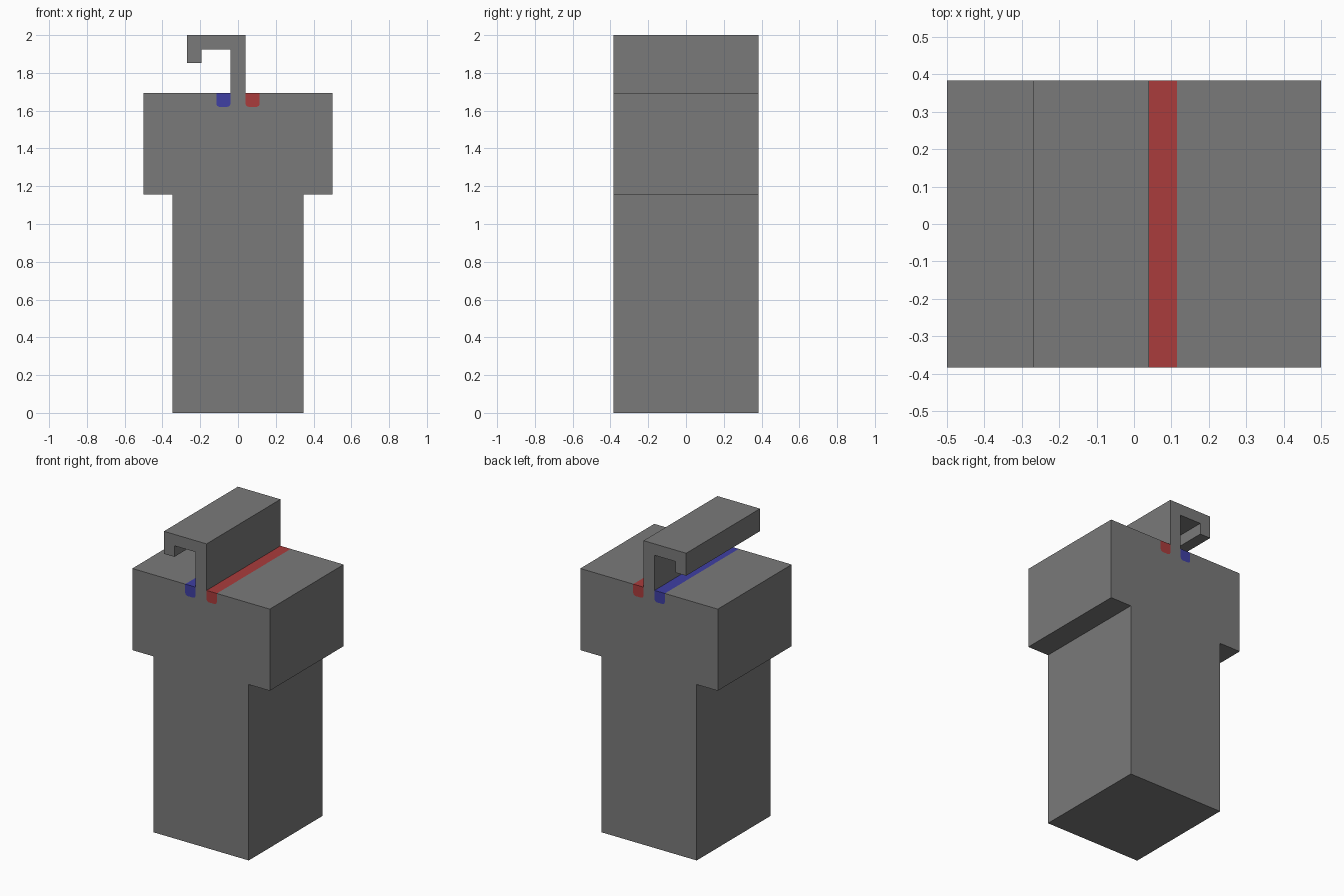
import bpy
import bmesh

cube = bpy.data.objects.get("Cube")
if cube:
    bpy.data.objects.remove(cube, do_unlink=True)

DEPTH = 0.384            # half depth shared by every part
TOP, SHOULDER = 1.694, 1.157


def material(name, rgb):
    mat = bpy.data.materials.new(name)
    mat.use_nodes = True
    colour = (*rgb, 1.0)
    mat.diffuse_color = colour
    mat.node_tree.nodes["Principled BSDF"].inputs["Base Color"].default_value = colour
    return mat


def extrude_profile(name, points, mat):
    """Extrude an x-z outline from front to back."""
    bm = bmesh.new()
    face = bm.faces.new([bm.verts.new((x, -DEPTH, z)) for x, z in points])
    side = bmesh.ops.extrude_face_region(bm, geom=[face])["geom"]
    verts = [v for v in side if isinstance(v, bmesh.types.BMVert)]
    bmesh.ops.translate(bm, verts=verts, vec=(0, 2 * DEPTH, 0))
    bmesh.ops.recalc_face_normals(bm, faces=bm.faces)
    mesh = bpy.data.meshes.new(name)
    bm.to_mesh(mesh)
    bm.free()
    mesh.materials.append(mat)
    obj = bpy.data.objects.new(name, mesh)
    bpy.context.collection.objects.link(obj)
    return obj


grey = material("grey", (0.195, 0.195, 0.195))
red = material("red", (0.4, 0.045, 0.045))
blue = material("blue", (0.05, 0.05, 0.37))

# Channel outline with rounded lower corners, on the +x side
INNER, OUTER, FLOOR, R = 0.04, 0.115, 1.62, 0.016
channel = [(INNER, TOP), (INNER, FLOOR + R), (INNER + R * 0.3, FLOOR + R * 0.3),
           (INNER + R, FLOOR), (OUTER - R, FLOOR),
           (OUTER - R * 0.3, FLOOR + R * 0.3), (OUTER, FLOOR + R), (OUTER, TOP)]


def mirrored(points):
    return [(-x, z) for x, z in reversed(points)]


# T-shaped body with a groove for each strip
half = [(0.347, 0), (0.347, SHOULDER), (0.5, SHOULDER), (0.5, TOP)] + channel[::-1]
extrude_profile("body", half + mirrored(half), grey)

# Coloured strips set flush into the grooves
extrude_profile("red_strip", channel, red)
extrude_profile("blue_strip", mirrored(channel), blue)

# Hooked rail on top
extrude_profile("hooked_rail", [
    (0.04, TOP), (0.04, 2.0), (-0.27, 2.0), (-0.27, 1.852),
    (-0.194, 1.852), (-0.194, 1.925), (-0.04, 1.925), (-0.04, TOP)], grey)
